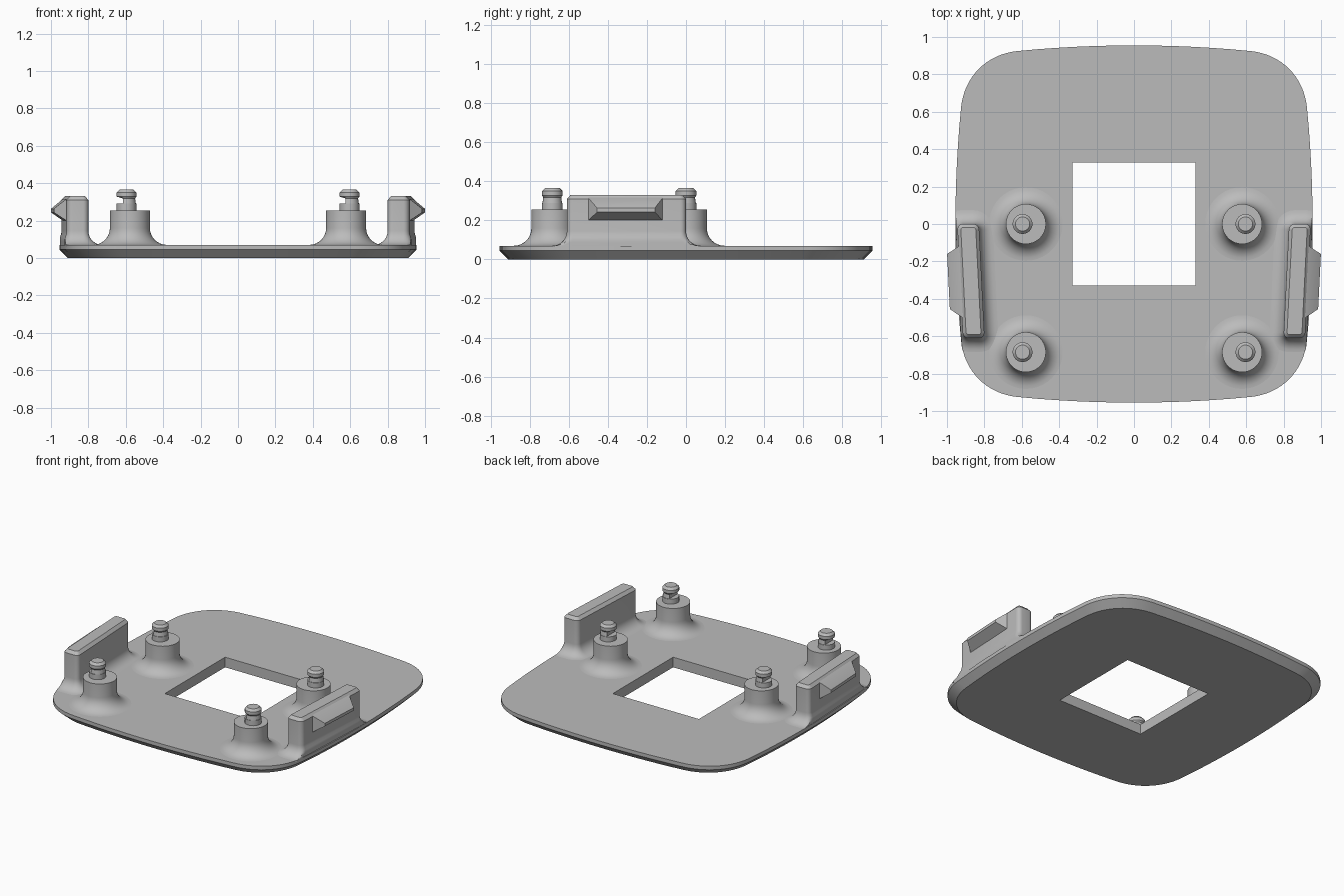
import bpy, bmesh, math
from mathutils import Vector

if "Cube" in bpy.data.objects:
    bpy.data.objects.remove(bpy.data.objects["Cube"], do_unlink=True)

grey = bpy.data.materials.new("plain_grey")
grey.use_nodes = True
colour = (0.5, 0.5, 0.5, 1)
grey.diffuse_color = colour
grey.node_tree.nodes["Principled BSDF"].inputs["Base Color"].default_value = colour

BULGE, SIDE, ROUND, TOP = 0.955, 0.62, 0.305, 0.07


def loft(name, rings, closed=False):
    """Skin a stack of equal-length rings; cap the ends unless closed."""
    bm = bmesh.new()
    loops = [[bm.verts.new(p) for p in ring] for ring in rings]
    n = len(loops[0])
    pairs = list(zip(loops, loops[1:]))
    if closed:
        pairs.append((loops[-1], loops[0]))
    else:
        bm.faces.new(loops[0])
        bm.faces.new(loops[-1])
    for a, b in pairs:
        for i in range(n):
            j = (i + 1) % n
            bm.faces.new((a[i], a[j], b[j], b[i]))
    bmesh.ops.recalc_face_normals(bm, faces=bm.faces)
    mesh = bpy.data.meshes.new(name)
    bm.to_mesh(mesh)
    bm.free()
    mesh.materials.append(grey)
    obj = bpy.data.objects.new(name, mesh)
    bpy.context.collection.objects.link(obj)
    bpy.ops.object.select_all(action="DESELECT")
    obj.select_set(True)
    bpy.context.view_layer.objects.active = obj
    bpy.ops.object.shade_smooth_by_angle(angle=math.radians(30))
    return obj


def edge_x(y):
    """Plate half width at a given y."""
    y = abs(y)
    if y < SIDE:
        return BULGE - 0.03 * (y / SIDE) ** 2
    return SIDE + math.sqrt(max(0, ROUND ** 2 - (y - SIDE) ** 2))


def plate_outline():
    """Bulged square with rounded corners, counter-clockwise."""
    half = [Vector((edge_x(SIDE * i / 6), SIDE * i / 6)) for i in range(6)]
    a, b = Vector((BULGE - 0.03, SIDE)), Vector((SIDE, BULGE - 0.03))
    ha, hb = a + Vector((-0.016, 0.168)), b + Vector((0.168, -0.016))
    steps = [i / 16 for i in range(17)]
    corner = [a * (1 - t) ** 3 + ha * 3 * t * (1 - t) ** 2
              + hb * 3 * t * t * (1 - t) + b * t ** 3 for t in steps]
    quarter = half + corner + [Vector((p.y, p.x)) for p in half[:0:-1]]
    pts = []
    for k in range(4):
        c, s = round(math.cos(k * math.pi / 2)), round(math.sin(k * math.pi / 2))
        pts += [Vector((p.x * c - p.y * s, p.x * s + p.y * c)) for p in quarter]
    return pts


# Base plate with chamfered underside and square opening
outline = plate_outline()
hole = [p * 0.33 / max(abs(p.x), abs(p.y)) for p in outline]
level = lambda pts, z, k=1: [(p.x * k, p.y * k, z) for p in pts]
loft("base_plate", [level(hole, 0), level(outline, 0, 0.953), level(outline, 0.045),
                    level(outline, TOP), level(hole, TOP)], closed=True)


def circle(x, y, z, r, flat=1.0, n=40):
    """Circle whose -x side may be cut flat."""
    return [(x + max(-flat, r * math.cos(2 * math.pi * i / n)),
             y + r * math.sin(2 * math.pi * i / n), z) for i in range(n)]


# Four flared posts, each carrying a notched pin
def post(side, row, x, y):
    fillet = [(0.197 - 0.09 * math.sin(a), 0.16 - 0.09 * math.cos(a))
              for a in [math.pi / 2 * i / 8 for i in range(9)]]
    profile = [(0.197, TOP - 0.01)] + fillet + [(0.107, 0.255)]
    loft(f"{side}_{row}_post", [circle(x, y, z, r) for r, z in profile])
    px = x + math.copysign(0.018, x)
    stem = [(0.053, 0.24, 1), (0.053, 0.29, 1), (0.05, 0.29, 0.02), (0.046, 0.318, 0.02),
            (0.053, 0.328, 1), (0.053, 0.35, 1), (0.038, 0.365, 1)]
    loft(f"{side}_{row}_pin", [circle(px, y, z, r, flat) for r, z, flat in stem])


# Side clips: upright wall with a flared foot and an outward hook
def wall_ring(s, z, grow, radius):
    w, l = 0.058 + grow, 0.305 + grow
    pts = []
    for k, (cx, cy) in enumerate([(1, 1), (-1, 1), (-1, -1), (1, -1)]):
        for i in range(7):
            a = math.pi / 2 * (k + i / 6)
            u = cx * (w - radius) + radius * math.cos(a)
            y = cy * (l - radius) + radius * math.sin(a)
            x = 0.872 + u + 0.05 * y
            y -= 0.305
            pts.append((s * min(x, edge_x(y) - 0.002), y, z))
    return pts


def clip(side, s):
    rings = [wall_ring(s, TOP - 0.01, 0.075, 0.1)]
    for i in range(8):
        a = math.pi / 2 * i / 7
        grow = 0.075 * (1 - math.sin(a))
        rings.append(wall_ring(s, TOP + 0.075 * (1 - math.cos(a)), grow, 0.03 + grow))
    rings += [wall_ring(s, 0.31, 0, 0.03), wall_ring(s, 0.33, -0.018, 0.015)]
    loft(f"{side}_clip_wall", rings)

    def rect(out, y0, y1, z0, z1):
        return [(s * (0.872 + out + 0.05 * (y + 0.305)), y, z)
                for y, z in [(y0, z0), (y1, z0), (y1, z1), (y0, z1)]]

    loft(f"{side}_clip_hook", [rect(0.03, -0.5, -0.12, 0.2, 0.325),
                               rect(0.056, -0.5, -0.12, 0.2, 0.315),
                               rect(0.12, -0.455, -0.16, 0.243, 0.263)])


for side, s in [("left", 1), ("right", -1)]:
    clip(side, s)
    for row, y in [("back", 0.0), ("front", -0.685)]:
        post(side, row, s * 0.578, y)
